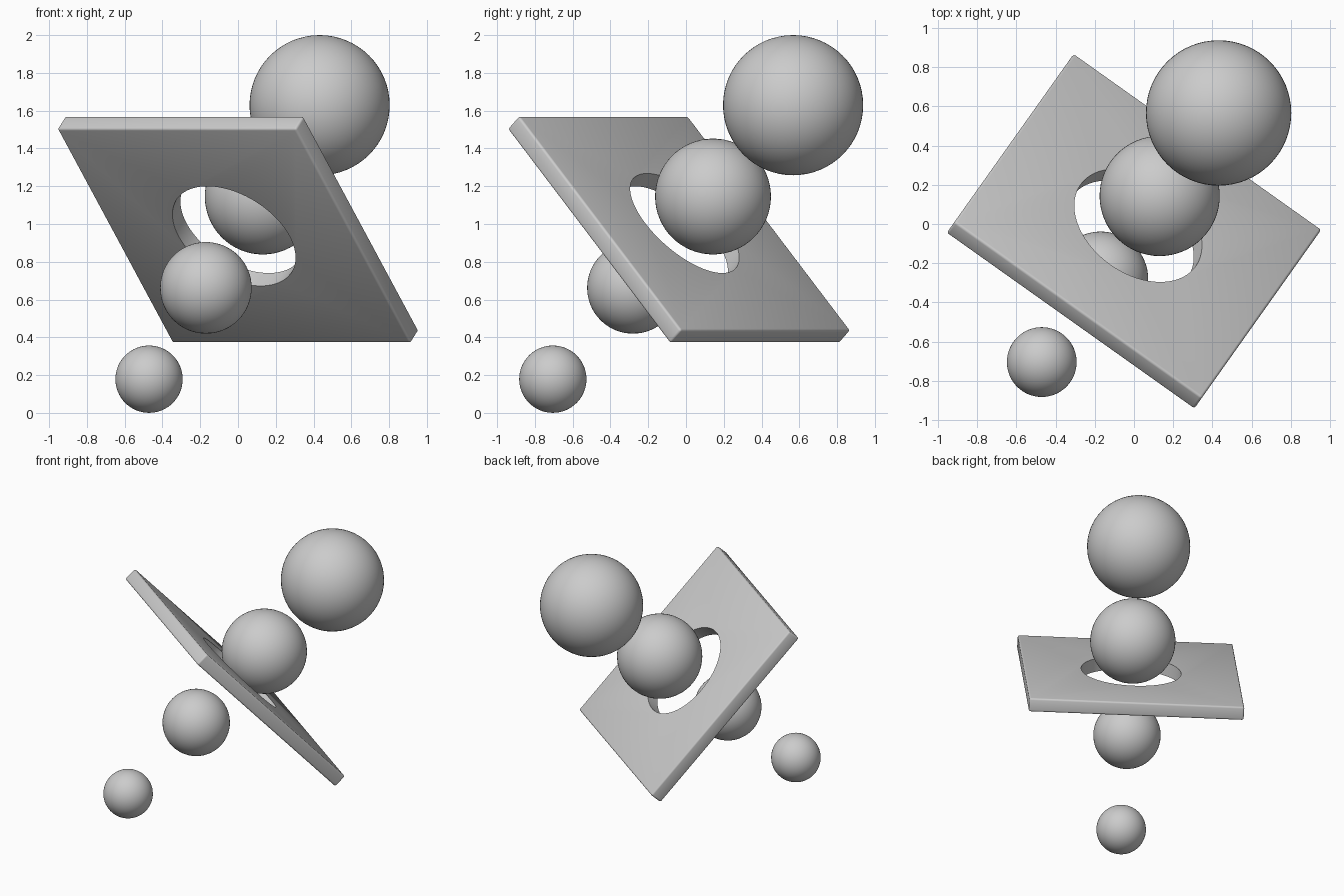
import bpy, math
from mathutils import Vector, Matrix

if "Cube" in bpy.data.objects:
    bpy.data.objects.remove(bpy.data.objects["Cube"])

# shared axis: the spheres march along it and the plate faces it
STEP = Vector((0.301, 0.424, 0.4835))
n = STEP.normalized()
u = Vector((n.y, -n.x, 0)).normalized()
v = n.cross(u)
PLATE_POS = Vector((0, -0.037, 0.97))
plate_mat = Matrix.Translation(PLATE_POS) @ Matrix((u, v, n)).transposed().to_4x4()

# square plate with softly rounded edges
bpy.ops.mesh.primitive_cube_add(size=1)
plate = bpy.context.object
plate.name = "pierced_plate"
plate.scale = (1.55, 1.55, 0.1)
bpy.ops.object.transform_apply(location=False, rotation=False, scale=True)
bevel = plate.modifiers.new("rounded_edges", 'BEVEL')
bevel.width = 0.013
bevel.segments = 3

# round hole through the middle
bpy.ops.mesh.primitive_cylinder_add(vertices=96, radius=0.36, depth=0.5)
cutter = bpy.context.object
cutter.name = "hole_cutter"
cutter.hide_render = True
hole = plate.modifiers.new("hole", 'BOOLEAN')
hole.operation = 'DIFFERENCE'
hole.solver = 'EXACT'
hole.object = cutter

bpy.ops.object.select_all(action='DESELECT')
plate.select_set(True)
bpy.context.view_layer.objects.active = plate
for name in ("rounded_edges", "hole"):
    bpy.ops.object.modifier_apply(modifier=name)
bpy.data.objects.remove(cutter, do_unlink=True)
bpy.ops.object.shade_smooth_by_angle(angle=math.radians(35))
plate.matrix_world = plate_mat

# row of shrinking spheres, from upper back to lower front
first = Vector((0.432, 0.567, 1.629))
for i in range(4):
    bpy.ops.mesh.primitive_uv_sphere_add(segments=64, ring_count=32,
                                         radius=0.371 - 0.0643 * i,
                                         location=first - STEP * i)
    bpy.context.object.name = f"sphere_{i + 1}"
    bpy.ops.object.shade_smooth()
